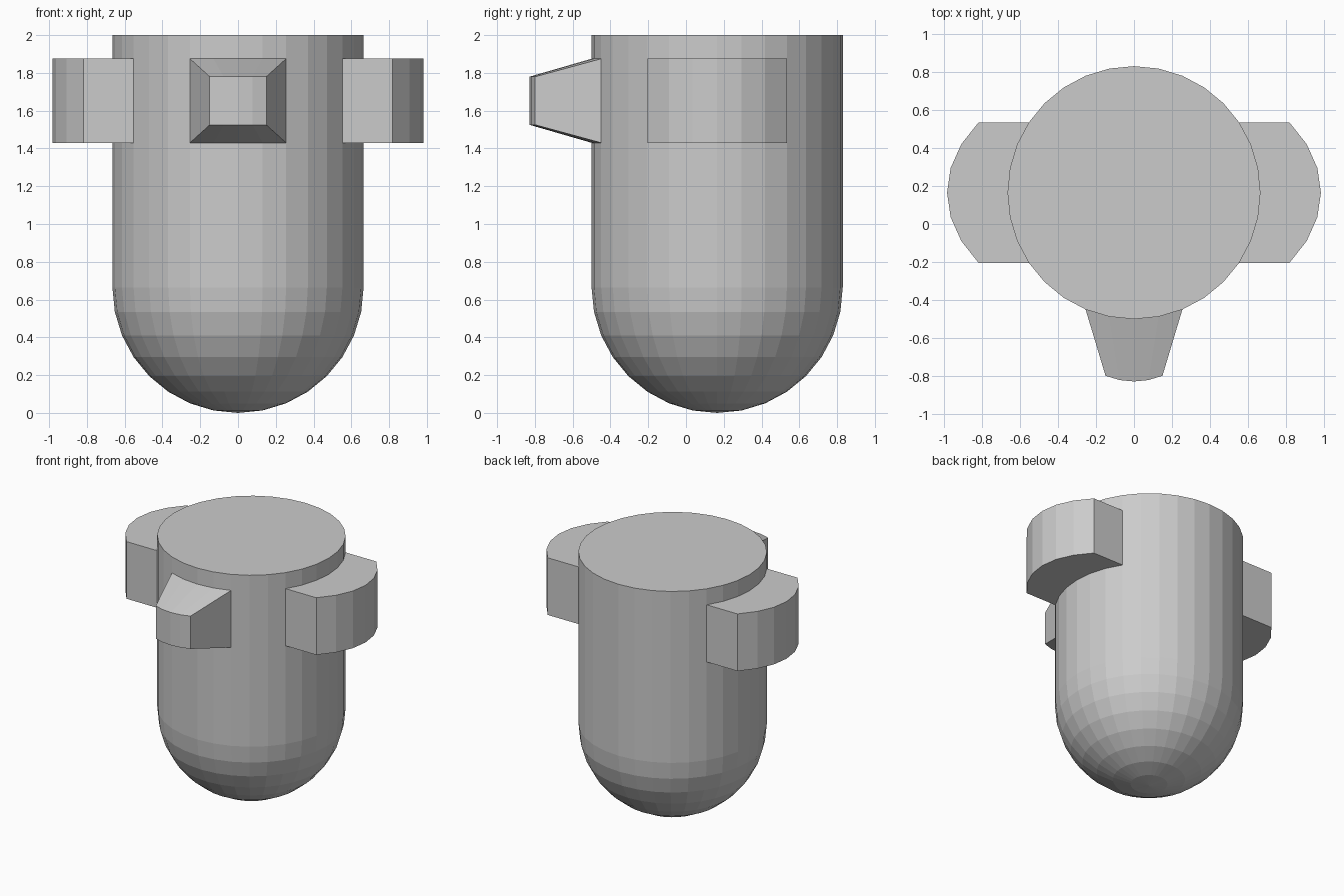
import bpy, bmesh
from math import sin, cos, pi

if "Cube" in bpy.data.objects:
    bpy.data.objects.remove(bpy.data.objects["Cube"])

SIDES, R, CY = 32, 0.665, 0.165
LUG_LOW, LUG_HIGH, TOP = 1.43, 1.875, 2.0

bm = bmesh.new()

# Profile: round bottom, then straight wall with two loops for the lugs
profile = [(R * sin(k * pi / 16), R * (1 - cos(k * pi / 16))) for k in range(1, 9)]
profile += [(R, LUG_LOW), (R, LUG_HIGH), (R, TOP)]

# Body: rings of the profile, joined by faces
pole = bm.verts.new((0, CY, 0))
rings = [[bm.verts.new((r * cos(2 * pi * i / SIDES), CY + r * sin(2 * pi * i / SIDES), z))
          for i in range(SIDES)] for r, z in profile]
bands = []
for a, b in zip(rings, rings[1:]):
    bands.append([bm.faces.new((a[i], a[(i + 1) % SIDES], b[(i + 1) % SIDES], b[i]))
                  for i in range(SIDES)])
for i in range(SIDES):
    bm.faces.new((pole, rings[0][(i + 1) % SIDES], rings[0][i]))
bm.faces.new(rings[-1])
lug_band = bands[-2]


def raise_lug(start, count, move):
    """Extrude some wall faces outwards and reshape the new outer face."""
    faces = [lug_band[i % SIDES] for i in range(start, start + count)]
    out = bmesh.ops.extrude_face_region(bm, geom=faces)
    for v in out["geom"]:
        if isinstance(v, bmesh.types.BMVert):
            v.co = move(v.co)
    left = [f for f in faces if f.is_valid]
    if left:
        bmesh.ops.delete(bm, geom=left, context='FACES')


def side_move(c):
    return (c.x * 0.983 / R, c.y, c.z)


def front_move(c):
    s, mid = 0.588, (LUG_LOW + LUG_HIGH) / 2
    return (c.x * s, -0.828 + s * (c.y - (CY - R)), mid + (c.z - mid) * 0.573)


# Side lugs and tapered front lug
raise_lug(-3, 6, side_move)
raise_lug(13, 6, side_move)
raise_lug(22, 4, front_move)

bmesh.ops.recalc_face_normals(bm, faces=bm.faces)
mesh = bpy.data.meshes.new("lugged_body")
bm.to_mesh(mesh)
bm.free()
body = bpy.data.objects.new("lugged_body", mesh)
bpy.context.collection.objects.link(body)
